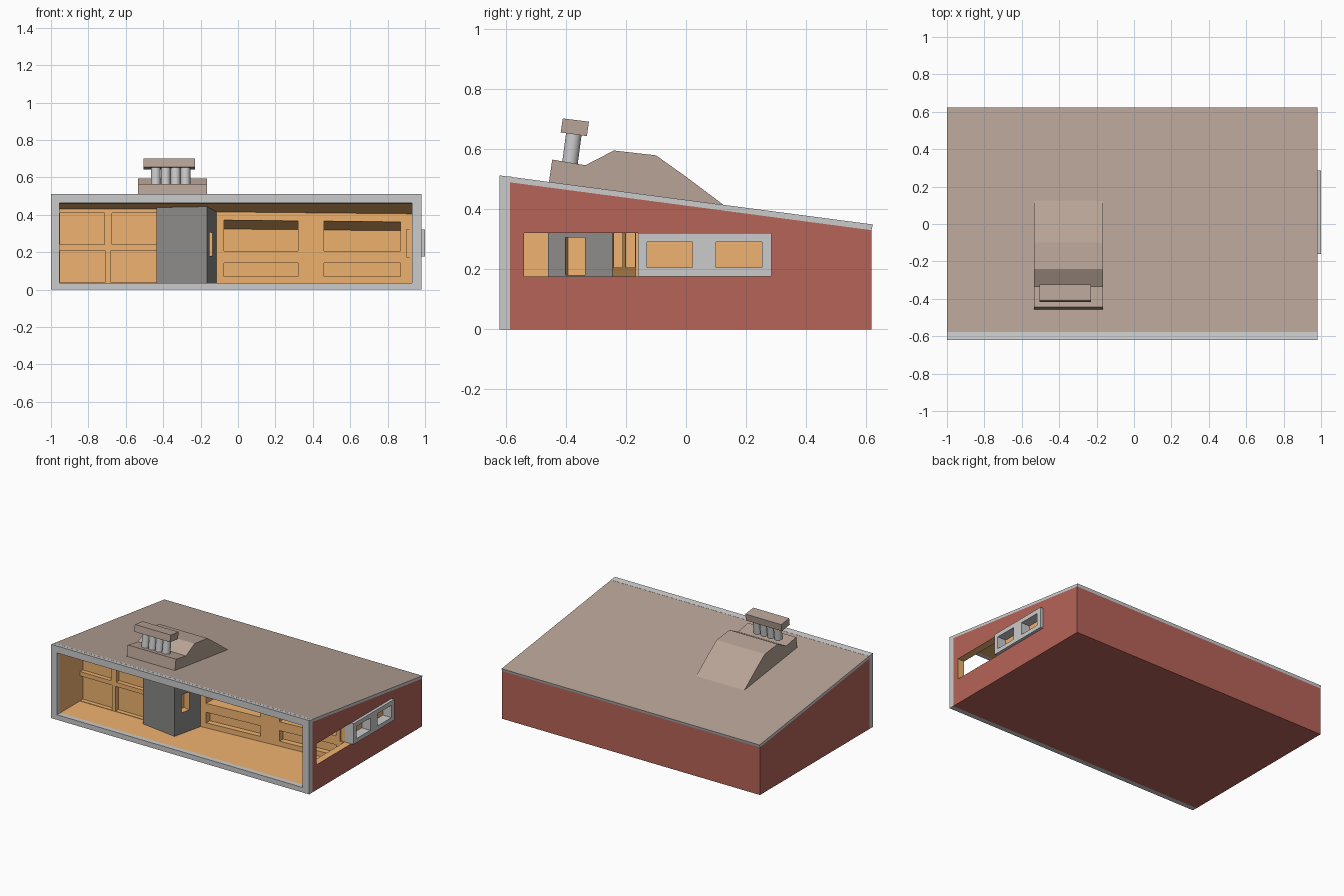
import bpy, bmesh, math

if "Cube" in bpy.data.objects:
    bpy.data.objects.remove(bpy.data.objects["Cube"])


def material(name, rgb):
    m = bpy.data.materials.new(name)
    m.diffuse_color = (*rgb, 1)
    m.use_nodes = True
    m.node_tree.nodes["Principled BSDF"].inputs["Base Color"].default_value = m.diffuse_color
    return m


RED = material("red_wall", (0.46, 0.125, 0.095))
WOOD = material("wood", (0.87, 0.45, 0.16))
ROOF = material("roof_brown", (0.48, 0.37, 0.31))
STONE = material("dark_grey", (0.26, 0.255, 0.25))
GREY = material("light_grey", (0.62, 0.62, 0.62))


def loft(name, a, b, mats, index=0):
    """Solid between two matching rings of 3D points."""
    bm = bmesh.new()
    va = [bm.verts.new(p) for p in a]
    vb = [bm.verts.new(p) for p in b]
    n = len(a)
    bm.faces.new(va)
    bm.faces.new(vb)
    for i in range(n):
        j = (i + 1) % n
        bm.faces.new((va[i], va[j], vb[j], vb[i]))
    bmesh.ops.recalc_face_normals(bm, faces=bm.faces[:])
    for f in bm.faces:
        f.material_index = index
    me = bpy.data.meshes.new(name)
    bm.to_mesh(me)
    bm.free()
    for m in mats:
        me.materials.append(m)
    ob = bpy.data.objects.new(name, me)
    bpy.context.collection.objects.link(ob)
    return ob


def side_profile(name, yz, x0, x1, mats, index=0):
    return loft(name, [(x0, y, z) for y, z in yz], [(x1, y, z) for y, z in yz], mats, index)


def plan(name, xy, z0, top, mats, index=0):
    return loft(name, [(x, y, z0) for x, y in xy], [(x, y, top(y)) for x, y in xy], mats, index)


def box(name, x0, x1, y0, y1, z0, z1, mats, index=0):
    return plan(name, [(x0, y0), (x1, y0), (x1, y1), (x0, y1)], z0, lambda y: z1, mats, index)


def cut(ob, cutter):
    mod = ob.modifiers.new("cut", "BOOLEAN")
    mod.operation = "DIFFERENCE"
    mod.solver = "EXACT"
    mod.object = cutter
    bpy.context.view_layer.objects.active = ob
    bpy.ops.object.modifier_apply(modifier=mod.name)
    bpy.data.objects.remove(cutter)


def ceiling(y):
    return 0.46 - 0.131 * (y + 0.585)


def back_wall(x):
    return -0.245 + 0.08 * (x + 0.115) / 1.045


# red body, hollowed to leave the wooden room
SHELL = [RED, WOOD]
body = side_profile("house_body", [(-0.585, 0), (0.617, 0), (0.617, 0.33), (-0.585, 0.489)],
                    -1, 0.98, SHELL)
room = [(-0.955, -0.65), (0.93, -0.65), (0.93, back_wall(0.93)), (-0.12, -0.245),
        (-0.3, -0.37), (-0.955, -0.37)]
cut(body, plan("room_cut", room, 0.035, ceiling, SHELL, 1))

# side opening and the recess for the side window
cut(body, box("opening_cut", 0.9, 1.1, -0.54, -0.158, 0.175, 0.32, SHELL, 1))
cut(body, box("window_cut", 0.935, 1.1, -0.162, 0.283, 0.177, 0.318, SHELL, 1))

# shallow niches in the left back wall
for x0, x1, z0, z1 in [(-0.952, -0.715, 0.24, 0.41), (-0.675, -0.40, 0.24, 0.41),
                       (-0.952, -0.71, 0.038, 0.21), (-0.68, -0.40, 0.038, 0.21)]:
    cut(body, box("niche_cut", x0, x1, -0.39, -0.34, z0, z1, SHELL, 1))

# niches in the slanted right back wall: deep above, shallow below
for x0, x1 in [(-0.075, 0.32), (0.46, 0.87)]:
    for z0, depth, top in [(0.205, 0.36, lambda y: ceiling(y) - 0.044),
                           (0.07, 0.04, lambda y: 0.143)]:
        ring = [(x0, back_wall(x0) - 0.02), (x1, back_wall(x1) - 0.02),
                (x1, back_wall(x1) + depth), (x0, back_wall(x0) + depth)]
        cut(body, plan("niche_cut", ring, z0, top, SHELL, 1))

# grey front frame
frame = side_profile("front_frame", [(-0.62, 0), (-0.585, 0), (-0.585, 0.5075), (-0.62, 0.512)],
                     -1, 0.98, [GREY])
cut(frame, box("frame_cut", -0.955, 0.93, -0.7, -0.5, 0.035, 0.464, [GREY]))

# sloped roof slab, brown on top with grey edges
roof = side_profile("roof_slab", [(-0.585, 0.5075), (0.622, 0.349), (0.617, 0.33), (-0.585, 0.489)],
                    -1, 0.98, [GREY, ROOF])
for p in roof.data.polygons:
    if p.normal.z > 0.5:
        p.material_index = 1
# grey lip in front of the brown surface
side_profile("roof_front_lip", [(-0.59, 0.505), (-0.577, 0.505), (-0.577, 0.5072), (-0.59, 0.5088)],
             -1, 0.98, [GREY])

# side window with two holes
window = box("side_window_frame", 0.935, 1.0, -0.16, 0.285, 0.176, 0.32, [GREY])
for y0, y1 in [(-0.13, 0.022), (0.10, 0.253)]:
    cut(window, box("pane_cut", 0.9, 1.1, y0, y1, 0.205, 0.29, [GREY]))

# grey fireplace block with a recess in its right face
HEARTH = [STONE, WOOD]
block = plan("fireplace_block", [(-0.435, -0.33), (-0.435, -0.42), (-0.165, -0.46),
                                 (-0.115, -0.245), (-0.13, -0.2)],
             0.03, lambda y: ceiling(y) + 0.004, HEARTH)
hearth = [(-0.20, -0.392), (-0.10, -0.412), (-0.085, -0.347), (-0.185, -0.327)]
cut(block, plan("hearth_cut", hearth, 0.18, lambda y: 0.305, HEARTH, 1))

# roof hood
hood = [(-0.457, 0.485), (-0.445, 0.565), (-0.335, 0.546), (-0.24, 0.595), (-0.10, 0.579),
        (0.0, 0.508), (0.13, 0.41), (0.10, 0.40)]
side_profile("roof_hood", hood, -0.535, -0.165, [ROOF])

# chimney pipes and cap, square to the roof
for i in range(4):
    bpy.ops.mesh.primitive_cylinder_add(vertices=32, radius=0.026, depth=0.13,
                                        location=(-0.44 + 0.053 * i, -0.38, 0.60),
                                        rotation=(math.radians(-7.5), 0, 0))
    pipe = bpy.context.object
    pipe.name = f"chimney_pipe_{i + 1}"
    pipe.data.materials.append(GREY)
    bpy.ops.object.shade_smooth_by_angle()
side_profile("chimney_cap", [(-0.417, 0.655), (-0.41, 0.702), (-0.323, 0.691), (-0.33, 0.643)],
             -0.505, -0.23, [ROOF])
